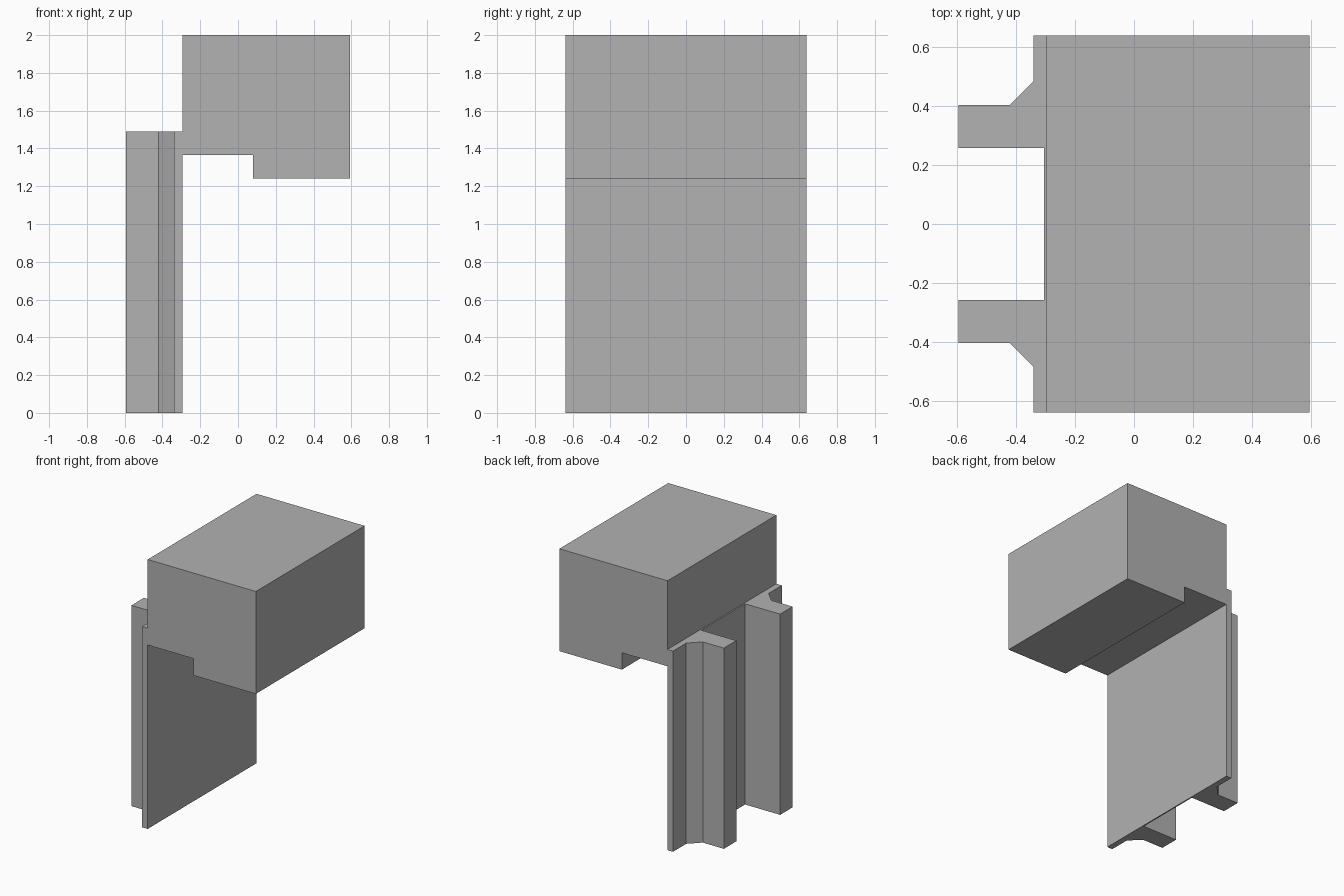
import bpy
import bmesh
from mathutils import Vector

cube = bpy.data.objects.get("Cube")
if cube:
    bpy.data.objects.remove(cube, do_unlink=True)

GREY = (0.445, 0.445, 0.445, 1.0)
grey = bpy.data.materials.new("plain grey")
grey.use_nodes = True
grey.diffuse_color = GREY
grey.node_tree.nodes["Principled BSDF"].inputs["Base Color"].default_value = GREY


def prism(name, outline, sweep):
    """Extrude a closed outline along a vector into a flat-shaded solid."""
    bm = bmesh.new()
    base = bm.faces.new([bm.verts.new(p) for p in outline])
    grown = bmesh.ops.extrude_face_region(bm, geom=[base], use_keep_orig=True)
    moved = [g for g in grown["geom"] if isinstance(g, bmesh.types.BMVert)]
    bmesh.ops.translate(bm, verts=moved, vec=Vector(sweep))
    bmesh.ops.recalc_face_normals(bm, faces=bm.faces)
    mesh = bpy.data.meshes.new(name)
    bm.to_mesh(mesh)
    bm.free()
    mesh.materials.append(grey)
    obj = bpy.data.objects.new(name, mesh)
    bpy.context.collection.objects.link(obj)
    return obj


HALF_DEPTH = 0.638
FACE_X = -0.295
PANEL_TOP = 1.49

# Overhanging head: side profile with a stepped underside, swept front to back
head = [(FACE_X, 1.365), (0.08, 1.365), (0.08, 1.24),
        (0.593, 1.24), (0.593, 2.0), (FACE_X, 2.0)]
prism("overhanging_head", [(x, -HALF_DEPTH, z) for x, z in head],
      (0, 2 * HALF_DEPTH, 0))

# Upright panel: half plan with one chamfered rib, mirrored, swept upwards
half_plan = [(FACE_X, HALF_DEPTH), (-0.34, HALF_DEPTH), (-0.34, 0.483),
             (-0.42, 0.403), (-0.593, 0.403), (-0.593, 0.257), (-0.305, 0.257)]
plan = half_plan + [(x, -y) for x, y in reversed(half_plan)]
prism("ribbed_panel", [(x, y, 0) for x, y in plan], (0, 0, PANEL_TOP))
